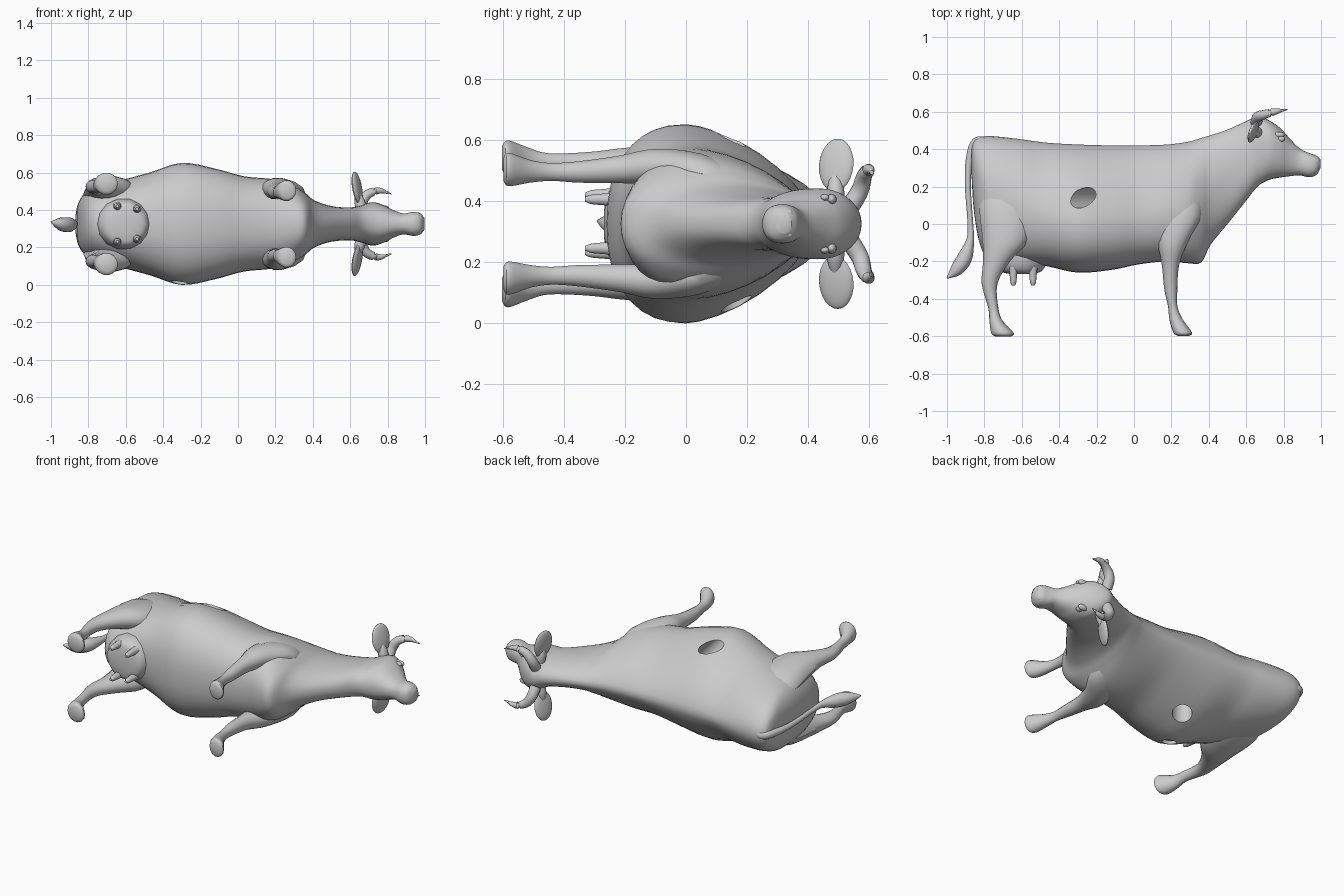
import bpy, bmesh, math
from mathutils import Vector, Matrix

MID = 0.326  # height of the symmetry plane: the animal lies on its side, its back towards +y

if "Cube" in bpy.data.objects:
    bpy.data.objects.remove(bpy.data.objects["Cube"], do_unlink=True)

grey = bpy.data.materials.new("clay grey")
grey.use_nodes = True
grey.diffuse_color = (0.6, 0.6, 0.6, 1)
grey.node_tree.nodes["Principled BSDF"].inputs["Base Color"].default_value = (0.6, 0.6, 0.6, 1)


def smooth_rows(rows, steps):
    """Catmull-Rom interpolation of rows of numbers."""
    out = []
    for i in range(len(rows) - 1):
        p0, p1 = rows[max(i - 1, 0)], rows[i]
        p2, p3 = rows[i + 1], rows[min(i + 2, len(rows) - 1)]
        for k in range(steps):
            t = k / steps
            out.append([0.5 * (2 * b + (c - a) * t + (2 * a - 5 * b + 4 * c - d) * t * t
                               + (3 * b - a - 3 * c + d) * t ** 3)
                        for a, b, c, d in zip(p0, p1, p2, p3)])
    out.append(list(rows[-1]))
    return out


def shade(obj):
    bpy.ops.object.select_all(action='DESELECT')
    obj.select_set(True)
    bpy.context.view_layer.objects.active = obj
    bpy.ops.object.shade_smooth_by_angle(angle=math.radians(42))


def finish(name, bm):
    bmesh.ops.recalc_face_normals(bm, faces=bm.faces)
    mesh = bpy.data.meshes.new(name)
    bm.to_mesh(mesh)
    bm.free()
    mesh.materials.append(grey)
    obj = bpy.data.objects.new(name, mesh)
    bpy.context.collection.objects.link(obj)
    shade(obj)
    return obj


def loft(name, rings):
    """Skin a list of point rings and cap both ends."""
    bm = bmesh.new()
    loops = [[bm.verts.new(p) for p in ring] for ring in rings]
    n = len(loops[0])
    for a, b in zip(loops, loops[1:]):
        for i in range(n):
            bm.faces.new((a[i], a[(i + 1) % n], b[(i + 1) % n], b[i]))
    bm.faces.new(loops[0])
    bm.faces.new(loops[-1])
    return finish(name, bm)


def angles(count):
    return [2 * math.pi * i / count for i in range(count)]


def ramp(x, start, end):
    return min(max((x - start) / (end - start), 0), 1)


def trunk_ring(x, low, wide, high, w):
    """Slice with a roof-like back over the ribs, fuller at the rump and squarer at the head."""
    back = 1.55 + .4 * ramp(x, -.5, -.75) + .8 * ramp(x, .3, .68)
    ring = []
    for a in angles(36):
        c, s = math.cos(a), math.sin(a)
        h, n = (high - wide, back) if s > 0 else (wide - low, 2.3)
        ring.append((x, wide + h * math.copysign(abs(s) ** (2 / n), s),
                     MID + w * math.copysign(abs(c) ** (2 / n), c)))
    return ring


def limb(name, rows, side):
    """Slices across y; rows are x, y, offset, x radius, z radius."""
    return loft(name, [[(x + rx * math.cos(a), y, MID + side * off + rz * math.sin(a))
                        for a in angles(14)]
                       for x, y, off, rx, rz in smooth_rows(rows, 4)])


def tube(name, rows, side=1):
    """Tapering tube along a path; rows are x, y, offset, radius."""
    pts = smooth_rows(rows, 5)
    path = [Vector((x, y, MID + side * off)) for x, y, off, r in pts]
    rings = []
    for i, p in enumerate(path):
        d = (path[min(i + 1, len(path) - 1)] - path[max(i - 1, 0)]).normalized()
        u = d.cross(Vector((0.6, -0.8, 0.15 * side))).normalized()
        if abs(d.z) < 0.3:
            u = d.cross(Vector((0, 0, 1))).normalized()
        v = d.cross(u)
        r = max(pts[i][3], 0.002)
        rings.append([p + r * (u * math.cos(a) + v * math.sin(a)) for a in angles(10)])
    return loft(name, rings)


def blob(name, centre, radii, turn=Matrix()):
    bm = bmesh.new()
    m = Matrix.Translation(centre) @ turn @ Matrix.Diagonal((*radii, 1))
    bmesh.ops.create_uvsphere(bm, u_segments=18, v_segments=12, radius=1, matrix=m)
    return finish(name, bm)


# Trunk, neck and head in one skin: x, belly, widest level, back, half width
trunk = [
    (-.868, .25, .33, .41, .05), (-.855, .06, .30, .445, .11), (-.82, -.12, .22, .465, .165),
    (-.76, -.20, .14, .47, .20), (-.62, -.21, .10, .455, .235), (-.47, -.225, .04, .435, .275),
    (-.30, -.26, .0, .425, .326), (-.12, -.245, .0, .42, .295), (.03, -.215, .02, .42, .255),
    (.18, -.20, .05, .425, .24), (.29, -.21, .06, .44, .215), (.36, -.205, .09, .46, .165),
    (.41, -.11, .15, .475, .125), (.50, .0, .25, .505, .095), (.60, .125, .33, .55, .088),
    (.66, .20, .42, .575, .10), (.72, .235, .43, .555, .116), (.78, .248, .40, .515, .10),
    (.83, .255, .37, .46, .074), (.885, .26, .33, .405, .056), (.935, .25, .315, .38, .064),
    (.975, .262, .315, .366, .056), (.998, .30, .32, .345, .03)]
body = loft("body", [trunk_ring(*r) for r in smooth_rows(trunk, 4)])

# Round openings in both flanks, the upper one slanting, and a smaller one beside the belly
for x, y, z, rx, ry, depth, slant in ((-.24, .14, .57, .045, .055, .40, 42),
                                      (-.215, .165, .10, .06, .05, .26, 0),
                                      (-.31, -.06, -.07, .045, .035, .22, 0)):
    bm = bmesh.new()
    bmesh.ops.create_cone(bm, cap_ends=True, segments=28, radius1=1, radius2=1, depth=depth,
                          matrix=Matrix.Translation((x, y, z))
                          @ Matrix.Rotation(math.radians(-slant), 4, 'Y')
                          @ Matrix.Diagonal((rx, ry, 1, 1)))
    cutter = finish("opening_cutter", bm)
    cutter.hide_render = True
    mod = body.modifiers.new("opening", 'BOOLEAN')
    mod.operation, mod.solver, mod.object = 'DIFFERENCE', 'EXACT', cutter
    bpy.context.view_layer.objects.active = body
    bpy.ops.object.modifier_apply(modifier=mod.name)
    bpy.data.objects.remove(cutter, do_unlink=True)
shade(body)

# Parts that come in mirrored pairs
hind = [(-.69, .26, .10, .09, .05), (-.68, .10, .155, .145, .072), (-.685, -.08, .187, .125, .07),
        (-.735, -.20, .20, .072, .05), (-.772, -.32, .20, .042, .036), (-.752, -.45, .20, .027, .032),
        (-.737, -.52, .21, .036, .042), (-.703, -.583, .215, .06, .06), (-.70, -.602, .215, .04, .04)]
fore = [(.26, .20, .12, .08, .05), (.24, .05, .165, .12, .066), (.207, -.10, .187, .08, .06),
        (.195, -.22, .178, .046, .046), (.197, -.35, .17, .035, .036), (.207, -.44, .17, .025, .03),
        (.225, -.51, .172, .036, .038), (.26, -.58, .178, .05, .056), (.265, -.598, .178, .032, .038)]
horn = [(.655, .54, .06, .032), (.66, .57, .11, .03), (.69, .583, .155, .026),
        (.75, .60, .178, .018), (.82, .612, .16, .002)]
stem = [(.665, .49, .06, .03), (.65, .49, .12, .028), (.64, .49, .17, .012)]
for side, tag in ((1, "upper"), (-1, "lower")):
    limb(tag + "_hind_leg", hind, side)
    limb(tag + "_front_leg", fore, side)
    tube(tag + "_horn", horn, side)
    # Ear: a flat leaf on a short stem
    blob(tag + "_ear", (.637, .492, MID + side * .192), (.018, .06, .088),
         Matrix.Rotation(math.radians(-20), 4, 'Z') @ Matrix.Rotation(math.radians(-10 * side), 4, 'Y'))
    tube(tag + "_ear_stem", stem, side)
    # Face details
    blob(tag + "_eye", (.785, .455, MID + side * .086), (.022, .015, .012))
    blob(tag + "_brow", (.772, .477, MID + side * .08), (.036, .016, .018))
    blob(tag + "_nostril", (.975, .338, MID + side * .034), (.016, .013, .014))
    for x, off, place in ((-.645, .095, "rear"), (-.54, .08, "fore")):
        tube(f"{tag}_{place}_teat", [(x, -.23, off, .024), (x, -.27, off, .02),
                                     (x, -.31, off, .016), (x, -.33, off, .008)], side)

# Udder
limb("udder", [(-.61, -.10, 0, .16, .14), (-.61, -.19, 0, .145, .135),
               (-.608, -.235, 0, .128, .122), (-.605, -.258, 0, .10, .10),
               (-.605, -.268, 0, .05, .05)], 1)

# Tail with its tuft
tube("tail", [(-.78, .44, 0, .02), (-.845, .435, 0, .026), (-.88, .34, 0, .02), (-.888, .20, 0, .016),
              (-.876, .02, 0, .015), (-.875, -.08, 0, .02), (-.905, -.18, -.005, .04),
              (-.95, -.245, 0, .034), (-1.0, -.29, .01, .003)])
